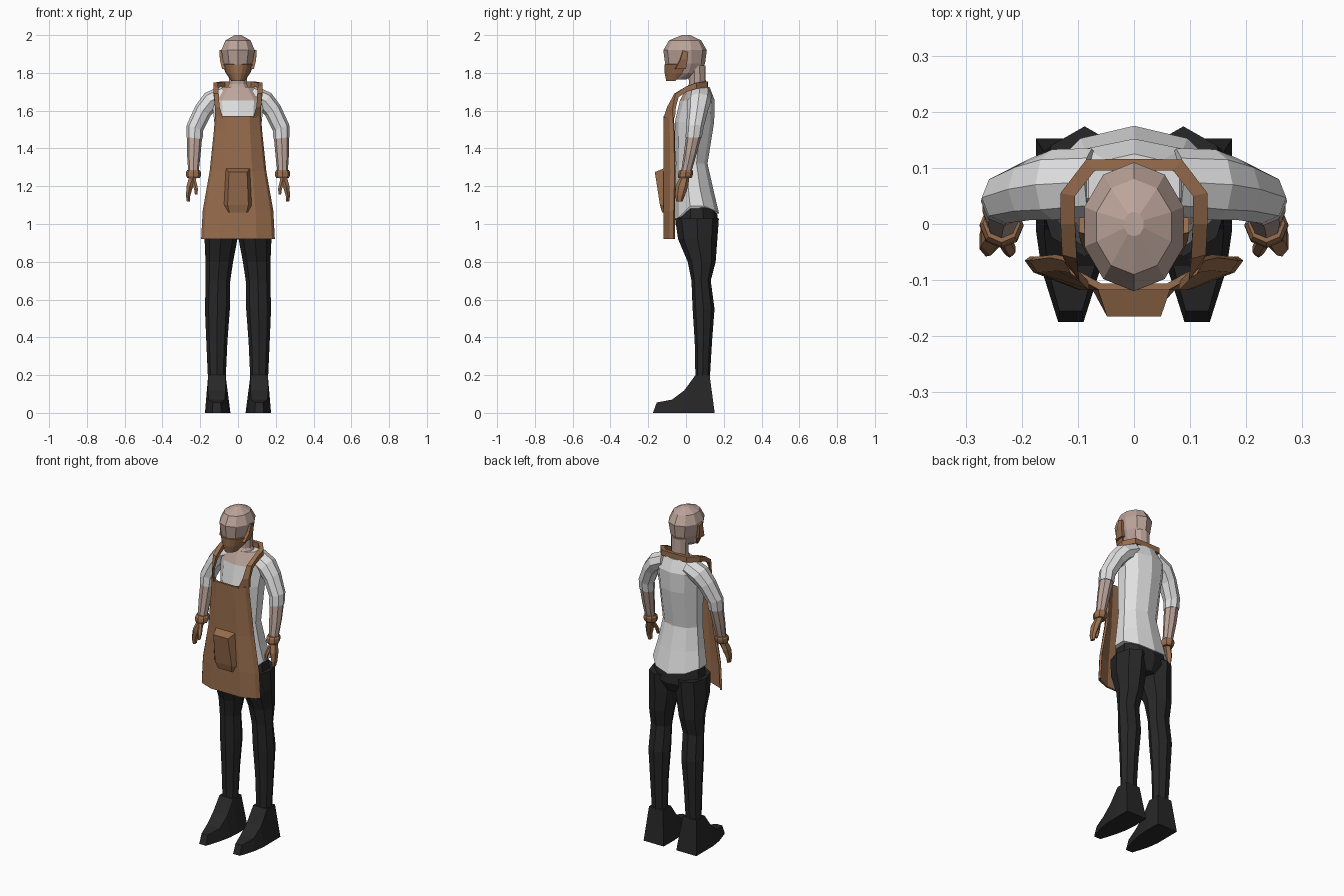
import bpy, math
from mathutils import Vector


def mat(name, rgb):
    m = bpy.data.materials.new(name)
    m.diffuse_color = (*rgb, 1)
    return m


SKIN = mat("skin", (0.50, 0.37, 0.32))
BROWN = mat("brown_leather", (0.32, 0.155, 0.075))
SHIRT = mat("light_cloth", (0.75, 0.75, 0.75))
BLACK = mat("black_cloth", (0.02, 0.02, 0.02))


def make(name, verts, faces, *mats):
    me = bpy.data.meshes.new(name)
    me.from_pydata([tuple(v) for v in verts], [], faces)
    for m in mats:
        me.materials.append(m)
    me.update()
    ob = bpy.data.objects.new(name, me)
    bpy.context.collection.objects.link(ob)
    return ob


def mirror(ob):
    ob.modifiers.new("mirror", "MIRROR")
    return ob


def skin_rings(name, rings, *mats, caps=True):
    """Join equal-length vertex rings, given bottom to top, into a closed skin."""
    n = len(rings[0])
    verts = [v for r in rings for v in r]
    faces = [(i * n + j, i * n + (j + 1) % n, (i + 1) * n + (j + 1) % n, (i + 1) * n + j)
             for i in range(len(rings) - 1) for j in range(n)]
    if caps:
        faces.append(tuple(range(n))[::-1])
        faces.append(tuple(range(len(verts) - n, len(verts))))
    return make(name, verts, faces, *mats)


def oval(cx, cy, z, rx, ry, n=10, tilt=0.0):
    """Oval ring with a vertex at the back; tilt leans it in the x-z plane."""
    out = []
    for j in range(n):
        a = math.pi / 2 + 2 * math.pi * j / n
        u = rx * math.cos(a)
        out.append(Vector((cx + u * math.cos(tilt), cy + ry * math.sin(a),
                           z + u * math.sin(tilt))))
    return out


# Head and neck: (z, centre y, half width, half depth)
head = [(1.765, -.05, .033, .05), (1.80, -.015, .06, .092), (1.85, -.005, .08, .106),
        (1.92, -.005, .093, .115), (1.972, -.005, .07, .085), (2.0, 0, .018, .022)]
skin_rings("head", [oval(0, c, z, a, b) for z, c, a, b in head], SKIN)
skin_rings("neck", [oval(0, .055, 1.69, .075, .07), oval(0, .06, 1.74, .05, .045),
                    oval(0, .058, 1.84, .052, .045)], SKIN)

# Beard: shell around the lower front of the face
beard = []
for z, c, a, b in [(1.758, -.055, .036, .05), (1.80, -.018, .065, .095), (1.845, -.007, .084, .108)]:
    beard.append([v for v in oval(0, c, z, a, b, 20) if v.y < c + 0.01])
n = len(beard[0])
ob = make("beard", sum(beard, []),
          [(i * n + j, i * n + j + 1, (i + 1) * n + j + 1, (i + 1) * n + j)
           for i in range(2) for j in range(n - 1)] + [tuple(range(n))[::-1]], BROWN)
ob.modifiers.new("thickness", "SOLIDIFY").thickness = 0.008

# Sideburns with ears
mirror(skin_rings("sideburn", [
    [(.065, -.06, 1.82), (.084, -.055, 1.82), (.084, .0, 1.82), (.065, 0, 1.82)],
    [(.07, -.035, 1.87), (.096, -.03, 1.87), (.096, .008, 1.87), (.07, .008, 1.87)],
    [(.07, -.02, 1.92), (.098, -.015, 1.92), (.098, .012, 1.91), (.07, .012, 1.91)]], BROWN))

# Shirt body with a wavy hem and an open neckline
body = [(1.06, .058, .162, .117), (1.19, .043, .142, .10), (1.32, .03, .12, .084),
        (1.54, .045, .132, .104), (1.655, .06, .145, .092), (1.725, .065, .085, .06)]
rings = [oval(0, c, z, a, b) for z, c, a, b in body]
for v in rings[0]:
    v.z = 1.055 + 0.045 * (abs(v.x) / .162) ** 2 - (0.035 if v.y < 0 else 0)
shirt = skin_rings("shirt", rings, SHIRT, SKIN)
for p in shirt.data.polygons:
    if p.center.z > 1.67 and p.center.y < 0.05 and abs(p.center.x) < 0.09:
        p.material_index = 1


def arm_part(name, rows, m, n=8):
    return mirror(skin_rings(name, [oval(x, y, z, a, b, n, t) for x, y, z, a, b, t in rows], m))


# Arms: (x, y, z, half width, half depth, tilt), wrist to shoulder
arm_part("sleeve", [(.23, .04, 1.455, .043, .043, .1), (.228, .047, 1.51, .046, .046, .35),
                    (.185, .062, 1.60, .048, .055, .6), (.145, .07, 1.65, .053, .063, .95),
                    (.075, .075, 1.685, .05, .06, 1.3)], SHIRT)
arm_part("forearm", [(.236, .0, 1.27, .027, .027, 0), (.234, .022, 1.37, .036, .034, 0),
                     (.23, .04, 1.46, .04, .04, .1)], SKIN)
arm_part("cuff", [(.236, -.006, 1.243, .033, .034, 0), (.236, -.004, 1.255, .039, .039, 0),
                  (.236, -.001, 1.275, .039, .039, 0), (.236, .001, 1.285, .033, .034, 0)], BROWN)
arm_part("hand", [(.262, -.035, 1.118, .01, .016, 0), (.264, -.032, 1.15, .013, .026, 0),
                  (.255, -.022, 1.20, .02, .034, 0), (.238, -.006, 1.25, .024, .024, 0)], BROWN, 6)
arm_part("thumb", [(.222, -.052, 1.155, .007, .008, 0), (.222, -.045, 1.185, .012, .012, 0),
                   (.236, -.018, 1.235, .015, .015, 0)], BROWN, 6)

# Trousers
skin_rings("hips", [oval(0, .06, .94, .10, .085), oval(0, .058, 1.0, .158, .115),
                    oval(0, .055, 1.12, .145, .10)], BLACK)
leg = [(.112, .088, .18, .047, .038), (.112, .092, .38, .056, .046),
       (.109, .093, .55, .066, .058), (.106, .08, .70, .065, .051),
       (.099, .083, .80, .073, .074), (.09, .062, .92, .087, .104),
       (.088, .058, 1.03, .084, .116)]
mirror(skin_rings("trouser_leg", [oval(*r, 8) for r in leg], BLACK))

# Shoes: sole and top edge at each station from heel to toe
# (sole y, top y, top z, sole inner x, sole outer x, top inner x, top outer x)
shoe = [(.152, .125, .20, .042, .175, .066, .158), (.06, .05, .20, .04, .175, .066, .158),
        (-.01, -.01, .118, .045, .175, .066, .16), (-.08, -.075, .07, .06, .165, .07, .155),
        (-.175, -.155, .055, .09, .135, .092, .133)]
mirror(skin_rings("shoe", [[(a, y, 0), (c, t, z), (d, t, z), (b, y, 0)]
                           for y, t, z, a, b, c, d in shoe], BLACK))

# Apron panel: (z, half width, side y, middle y), folded back at the sides
rows = [(.92, .195, -.065, -.118), (1.07, .187, -.065, -.118), (1.28, .15, -.06, -.118),
        (1.50, .127, -.065, -.118), (1.572, .122, -.07, -.118)]
cols = (-1, -.92, -.5, .5, .92, 1)
verts = []
for z, w, ys, ym in rows:
    for c in cols:
        y = ys if abs(c) == 1 else ym if abs(c) == .5 else ys * .6 + ym * .4
        verts.append((c * w, y, z))
k = len(cols)
apron = make("apron", verts, [(i * k + j, i * k + j + 1, (i + 1) * k + j + 1, (i + 1) * k + j)
                              for i in range(len(rows) - 1) for j in range(k - 1)], BROWN)
sol = apron.modifiers.new("thickness", "SOLIDIFY")
sol.thickness, sol.offset = 0.012, -1

# Apron pocket: wedge that stands out at its top
skin_rings("apron_pocket", [
    [(-.055, -.11, 1.06), (-.045, -.126, 1.06), (.045, -.126, 1.06), (.055, -.11, 1.06)],
    [(-.075, -.115, 1.10), (-.055, -.138, 1.10), (.055, -.138, 1.10), (.075, -.115, 1.10)],
    [(-.065, -.115, 1.295), (-.048, -.165, 1.275), (.048, -.165, 1.275), (.065, -.115, 1.295)]],
    BROWN)

# Apron strap: band swept from the bib corner over the shoulder to behind the neck
# (outer x, outer y, inner x, inner y, z, underside offset y, underside offset z)
strap = [(.122, -.072, .08, -.118, 1.565, .014, 0), (.122, -.07, .098, -.10, 1.62, .016, -.004),
         (.128, -.055, .102, -.062, 1.69, .016, -.018), (.131, 0, .105, 0, 1.728, .004, -.028),
         (.131, .055, .105, .05, 1.748, 0, -.032), (.085, .115, .07, .095, 1.755, 0, -.032),
         (0, .116, 0, .096, 1.755, 0, -.032)]
mirror(skin_rings("apron_strap", [
    [(a, b, z), (a, b + dy, z + dz), (c, d + dy, z + dz), (c, d, z)]
    for a, b, c, d, z, dy, dz in strap], BROWN))

# Keep every skin's normals facing outwards
import bmesh
for ob in bpy.data.objects:
    if ob.name in ("apron", "beard"):
        continue
    bm = bmesh.new()
    bm.from_mesh(ob.data)
    bmesh.ops.recalc_face_normals(bm, faces=bm.faces)
    bm.to_mesh(ob.data)
    bm.free()
